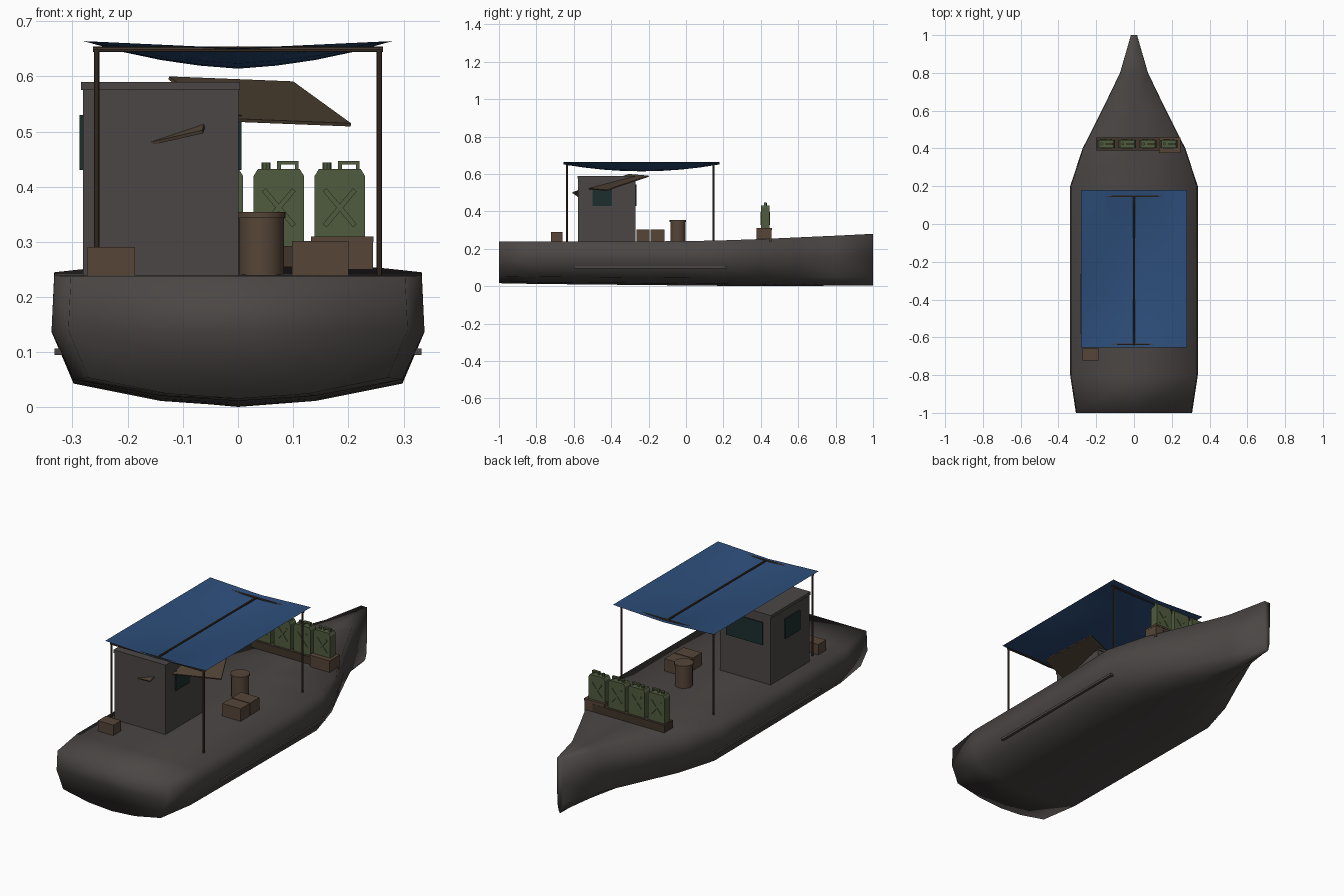
import bpy, bmesh, math
from mathutils import Vector, Matrix

if "Cube" in bpy.data.objects:
    bpy.data.objects.remove(bpy.data.objects["Cube"])


def mat(name, rgb):
    m = bpy.data.materials.new(name)
    m.diffuse_color = (*rgb, 1)
    m.use_nodes = True
    m.node_tree.nodes["Principled BSDF"].inputs["Base Color"].default_value = m.diffuse_color
    return m


GREY = mat("weathered_grey", (0.070, 0.062, 0.059))
WOOD = mat("crate_brown", (0.092, 0.060, 0.039))
BOARD = mat("board_brown", (0.082, 0.056, 0.036))
POLE = mat("pole_brown", (0.052, 0.035, 0.024))
GREEN = mat("can_green", (0.080, 0.105, 0.048))
BLUE = mat("tarp_blue", (0.026, 0.076, 0.195))
GLASS = mat("dark_glass", (0.012, 0.026, 0.027))


def finish(name, bm, material, smooth=False):
    bmesh.ops.recalc_face_normals(bm, faces=bm.faces)
    for f in bm.faces:
        f.smooth = smooth
    me = bpy.data.meshes.new(name)
    bm.to_mesh(me)
    bm.free()
    me.materials.append(material)
    ob = bpy.data.objects.new(name, me)
    bpy.context.collection.objects.link(ob)
    return ob


def add_box(bm, lo, hi):
    lo, hi = Vector(lo), Vector(hi)
    m = Matrix.Translation((lo + hi) / 2) @ Matrix.Diagonal((*(hi - lo), 1))
    bmesh.ops.create_cube(bm, size=1, matrix=m)


def box(name, lo, hi, material):
    bm = bmesh.new()
    add_box(bm, lo, hi)
    return finish(name, bm, material)


def add_rod(bm, a, b, r, sides=8):
    a, b = Vector(a), Vector(b)
    rot = (b - a).to_track_quat('Z', 'Y').to_matrix().to_4x4()
    bmesh.ops.create_cone(bm, cap_ends=True, segments=sides, radius1=r, radius2=r,
                          depth=(b - a).length, matrix=Matrix.Translation((a + b) / 2) @ rot)


def rod(name, a, b, r, material, sides=8):
    bm = bmesh.new()
    add_rod(bm, a, b, r, sides)
    return finish(name, bm, material)


def plate(name, pts, thick, material):
    """Thin flat board from its outline, extruded along its normal."""
    bm = bmesh.new()
    f = bm.faces.new([bm.verts.new(p) for p in pts])
    f.normal_update()
    n = f.normal.copy()
    ext = bmesh.ops.extrude_face_region(bm, geom=[f])
    for v in ext['geom']:
        if isinstance(v, bmesh.types.BMVert):
            v.co += n * thick
    return finish(name, bm, material)


# Hull: lofted sections (y, half width, deck height, keel height)
stations = [(-1.0, .303, .238, .016), (-.8, .333, .239, .012), (-.3, .333, .239, .007),
            (.0, .333, .241, .004), (.2, .333, .245, .002), (.4, .268, .252, .001),
            (.6, .168, .261, .001), (.8, .073, .270, .003), (1.0, .016, .280, .005)]
section = [(1, 1), (1.015, .56), (.895, .17), (.42, .04)]
bm = bmesh.new()
rings = []
for y, w, top, keel in stations:
    half = [(w * u, keel + (top - keel) * t) for u, t in section]
    pts = half + [(0, keel)] + [(-x, z) for x, z in reversed(half)] + [(0, top)]
    rings.append([bm.verts.new((x, y, z)) for x, z in pts])
for a, b in zip(rings, rings[1:]):
    for i in range(len(a)):
        j = (i + 1) % len(a)
        bm.faces.new((a[i], a[j], b[j], b[i]))
bm.faces.new(rings[0])
bm.faces.new(rings[-1])
finish("hull", bm, GREY, smooth=True)

# Rub rails on both sides
for s, side in ((-1, "left"), (1, "right")):
    x0, x1 = sorted((s * .312, s * .333))
    box(f"{side}_rub_rail", (x0, -.6, .095), (x1, .22, .107), GREY)

# Cabin with roof slab and windows
box("cabin", (-.281, -.577, .225), (.001, -.27, .577), GREY)
box("cabin_roof", (-.285, -.581, .575), (.004, -.266, .59), GREY)
box("left_window", (-.287, -.5, .43), (-.281, -.38, .53), GLASS)
box("right_window", (.001, -.5, .43), (.006, -.395, .53), GLASS)
box("forward_window", (-.24, -.27, .43), (-.037, -.264, .543), GLASS)

# Loose boards leaning through the cabin
plate("awning_board", [(-.125, -.305, .600), (.10, -.2, .591), (.205, -.425, .515),
                       (-.02, -.53, .524)], .006, BOARD)
plate("front_board", [(-.155, -.576, .476), (-.063, -.606, .497), (-.06, -.576, .508)],
      .006, BOARD)

# Tarp: sagging grid, held up along its edges
bm = bmesh.new()
bmesh.ops.create_grid(bm, x_segments=8, y_segments=8, size=1)
for v in bm.verts:
    u, w = v.co.x, v.co.y
    sag = .013 * (1 - abs(u)) + .037 * (1 - u * u) * (1 - w * w)
    v.co = Vector((u * .28, -.237 + w * .417, .664 - sag))
finish("tarp", bm, BLUE, smooth=True)

# Tarp frame: posts, cross bars and ridge pole
for y, end in ((-.637, "stern"), (.147, "bow")):
    for x, side in ((-.256, "left"), (.256, "right")):
        rod(f"{end}_{side}_post", (x, y, .23), (x, y, .652), .005, POLE)
    rod(f"{end}_cross_bar", (-.263, y, .649), (.263, y, .649), .005, POLE)
rod("ridge_pole", (0, -.637, .65), (0, .147, .65), .005, POLE)

# Deck cargo
box("stern_crate", (-.273, -.722, .235), (-.187, -.66, .291), WOOD)
box("deck_crate_a", (.098, -.265, .235), (.2, -.194, .302), WOOD)
box("deck_crate_b", (.098, -.189, .235), (.2, -.115, .302), WOOD)
bm = bmesh.new()
add_rod(bm, (.042, -.043, .235), (.042, -.043, .345), .041, 20)
add_rod(bm, (.042, -.043, .343), (.042, -.043, .354), .044, 20)
barrel = finish("barrel", bm, WOOD, smooth=True)
barrel.data.set_sharp_from_angle(angle=math.radians(40))

# Shelf and crate carrying the cans
box("can_shelf", (-.2, .39, .255), (.2, .458, .293), POLE)
box("shelf_foot", (-.2, .44, .235), (-.18, .458, .26), POLE)
box("can_crate", (.134, .378, .24), (.245, .457, .304), WOOD)
box("can_crate_lip", (.132, .376, .3), (.246, .459, .31), WOOD)


def jerrycan(name, cx):
    bm = bmesh.new()
    y0, y1, z0, z1 = .402, .446, .29, .432
    # chamfered body extruded front to back
    prof = [(-.046, z0), (.046, z0), (.046, .419), (.038, z1), (-.038, z1), (-.046, .419)]
    f = bm.faces.new([bm.verts.new((cx + x, y0, z)) for x, z in prof])
    ext = bmesh.ops.extrude_face_region(bm, geom=[f])
    bmesh.ops.translate(bm, vec=(0, y1 - y0, 0),
                        verts=[v for v in ext['geom'] if isinstance(v, bmesh.types.BMVert)])
    # cap and handle
    add_rod(bm, (cx - .023, .424, .43), (cx - .023, .424, .444), .008)
    add_box(bm, (cx - .003, .418, .44), (cx + .036, .430, .447))
    for x in (-.003, .029):
        add_box(bm, (cx + x, .418, .43), (cx + x + .007, .430, .442))
    # pressed cross on both broad faces
    for y in (y0, y1):
        for s in (-1, 1):
            m = (Matrix.Translation((cx, y, .362)) @ Matrix.Rotation(s * math.radians(50), 4, 'Y')
                 @ Matrix.Diagonal((.085, .006, .009, 1)))
            bmesh.ops.create_cube(bm, size=1, matrix=m)
    finish(name, bm, GREEN)


for i in range(4):
    jerrycan(f"fuel_can_{i + 1}", -.147 + .1105 * i)
